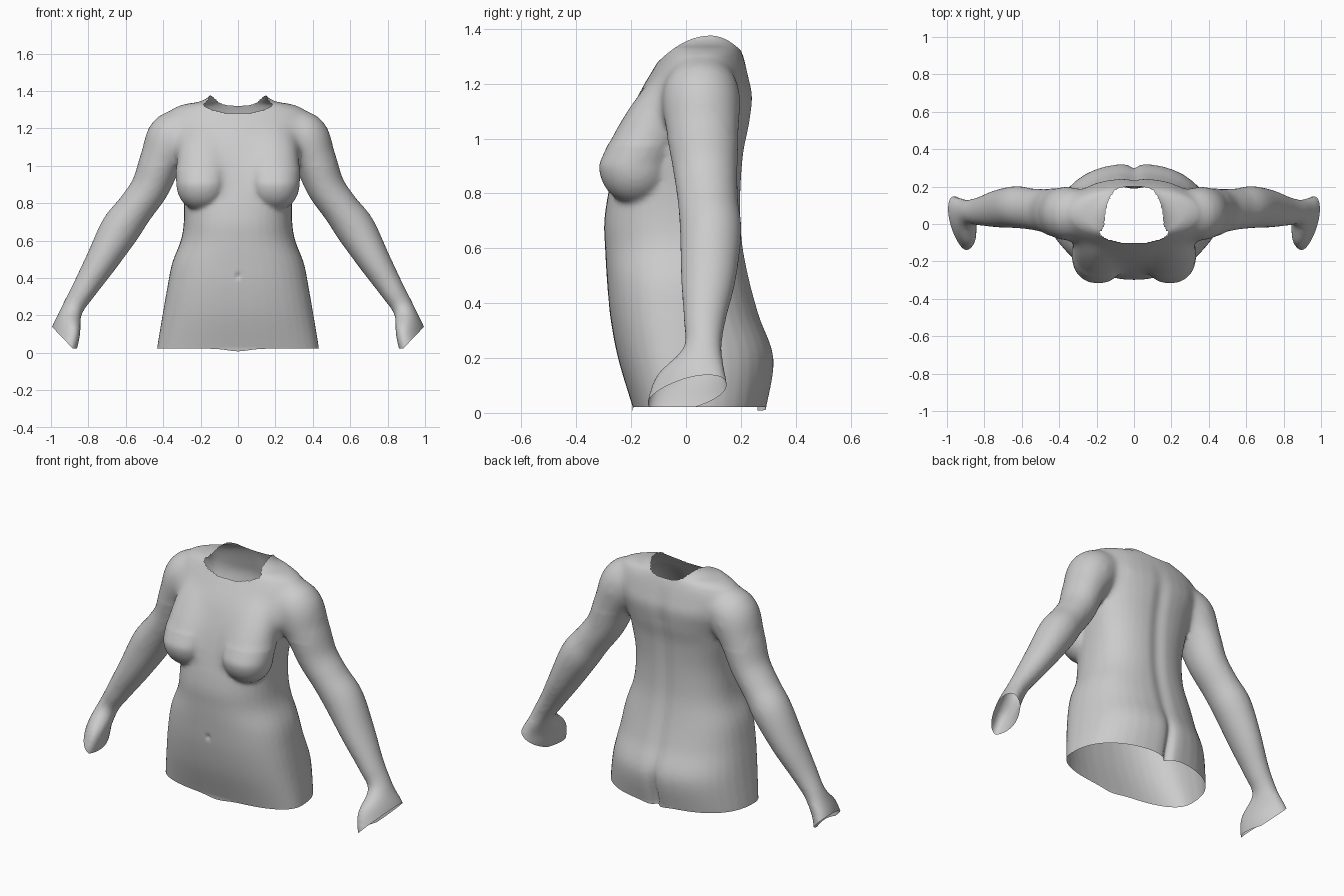
import bpy, bmesh, math
from mathutils import Vector

if "Cube" in bpy.data.objects:
    bpy.data.objects.remove(bpy.data.objects["Cube"])

SIDES = 40
bm = bmesh.new()


def spline(rows, steps=5):
    """Catmull-Rom interpolation of rows of numbers."""
    out = []
    for i in range(len(rows) - 1):
        p = [rows[max(0, min(len(rows) - 1, i + k))] for k in (-1, 0, 1, 2)]
        for s in range(steps):
            t = s / steps
            out.append([0.5 * (2 * b + (c - a) * t + (2 * a - 5 * b + 4 * c - d) * t * t
                               + (3 * b - a - 3 * c + d) * t ** 3)
                        for a, b, c, d in zip(*p)])
    return out + [list(rows[-1])]


def loft(rings):
    """Closed tube through equal-length rings of points."""
    vs = [[bm.verts.new(p) for p in r] for r in rings]
    for a, b in zip(vs, vs[1:]):
        for i in range(SIDES):
            j = (i + 1) % SIDES
            bm.faces.new((a[i], a[j], b[j], b[i]))
    bm.faces.new(vs[0][::-1])
    bm.faces.new(vs[-1])


def power(v, e):
    return math.copysign(abs(v) ** e, v)


def clamp(v):
    return min(1, max(0, v))


def gauss(d, w):
    return math.exp(-(d / w) ** 2)


def breast(side):
    """Teardrop: round below, drawn up and back into the chest above."""
    new = bmesh.ops.create_uvsphere(bm, u_segments=40, v_segments=32, radius=1)
    for v in new["verts"]:
        x, y, z = v.co
        up = max(z, 0)
        v.co = (side * (.192 - .02 * up) + (.138 + .05 * up) * power(x, .9),
                -.184 + .134 * y + .148 * up,
                .905 + z * (.36 if z > 0 else .145))


ANGLES = [2 * math.pi * i / SIDES for i in range(SIDES)]

# Torso: height, half width, front y, back y, y of the widest point
torso = [(-.06, .44, -.17, .27, -.02), (.03, .432, -.197, .297, -.02),
         (.2, .404, -.248, .322, -.03), (.35, .378, -.276, .27, -.04),
         (.48, .352, -.288, .234, -.035), (.6, .306, -.295, .21, -.02),
         (.7, .29, -.298, .202, -.02), (.82, .29, -.28, .202, -.02),
         (.95, .307, -.25, .212, 0), (1.05, .325, -.219, .232, .01),
         (1.15, .36, -.18, .243, .03), (1.22, .38, -.14, .23, .045),
         (1.285, .372, -.1, .213, .055), (1.325, .3, -.082, .2, .06),
         (1.345, .2, -.077, .194, .06), (1.385, .143, -.077, .19, .065),
         (1.46, .14, -.077, .19, .065)]
rings = []
for z, hx, yf, yb, ym in spline(torso):
    e = .84 + .18 * clamp((z - 1.15) / .18)
    rings.append([(hx * power(math.cos(a), e),
                   ym + (yb - ym if math.sin(a) > 0 else ym - yf) * power(math.sin(a), e), z)
                  for a in ANGLES])
loft(rings)

# Arms: centre x, y, z, half thickness, half depth, skew toward the hand
arm = [(.2, .06, 1.22, .07, .1, 0), (.335, .055, 1.16, .14, .142, 0),
       (.41, .06, 1.03, .115, .133, 0), (.47, .07, .885, .102, .117, 0),
       (.55, .08, .77, .099, .11, 0), (.63, .09, .66, .106, .112, 0),
       (.73, .082, .49, .086, .1, 0), (.825, .068, .335, .066, .076, 0),
       (.885, .06, .235, .057, .07, .1), (.915, .02, .14, .065, .124, .3),
       (.937, .01, .05, .069, .149, .3), (.965, 0, -.03, .067, .149, .3)]
path = spline(arm)
for side in (1, -1):
    rings = []
    for i, (x, y, z, hu, hy, skew) in enumerate(path):
        a, b = path[max(i - 1, 0)], path[min(i + 1, len(path) - 1)]
        t = Vector((b[0] - a[0], 0, b[2] - a[2])).normalized()
        rings.append([(side * (x - t.z * hu * math.cos(k) + skew * hy * math.sin(k)),
                       y + hy * math.sin(k),
                       z + t.x * hu * math.cos(k)) for k in ANGLES])
    loft(rings)
    breast(side)
bmesh.ops.recalc_face_normals(bm, faces=bm.faces)

# Fuse the parts into one smooth skin
mesh = bpy.data.meshes.new("body_parts")
bm.to_mesh(mesh)
bm.free()
body = bpy.data.objects.new("body", mesh)
bpy.context.collection.objects.link(body)
fuse = body.modifiers.new("fuse", 'REMESH')
fuse.mode = 'VOXEL'
fuse.voxel_size = 0.011
relax = body.modifiers.new("relax", 'SMOOTH')
relax.factor = 0.5
relax.iterations = 8
graph = bpy.context.evaluated_depsgraph_get()
skin = bpy.data.meshes.new_from_object(body.evaluated_get(graph))
body.modifiers.clear()
body.data = skin

bm = bmesh.new()
bm.from_mesh(skin)


def soften(rule, times):
    verts = [v for v in bm.verts if rule(*v.co)]
    for _ in range(times):
        bmesh.ops.smooth_vert(bm, verts=verts, factor=.5, use_axis_x=True,
                              use_axis_y=True, use_axis_z=True)


# Blend the upper chest, breastbone and shoulders
soften(lambda x, y, z: .98 < z < 1.25 and abs(x) < .36 and y < -.03, 45)
soften(lambda x, y, z: .8 < z < 1.2 and abs(x) < .1 and y < -.03, 30)
soften(lambda x, y, z: 1.0 < z < 1.3 and .22 < abs(x) < .5, 14)

# Spine groove, buttock cleft and navel
for v in bm.verts:
    x, y, z = v.co
    if abs(x) < .2 and y > .1:
        v.co.y -= .012 * gauss(x, .04) * clamp((1.28 - z) / .2)
        v.co.y -= .025 * gauss(x, .02) * gauss(z - .05, .16)
    elif abs(x) < .2 and y < -.05:
        v.co.y += .015 * gauss(x, .009) * gauss(z - .41, .014)


def cut(point, normal):
    bmesh.ops.bisect_plane(bm, geom=bm.verts[:] + bm.edges[:] + bm.faces[:],
                           plane_co=point, plane_no=normal, clear_outer=True)


# Open wrists and open hips
for side in (1, -1):
    cut((side * .943, 0, .085), (side * .72, 0, -.69))
cut((0, 0, .022), (0, 0, -1))


def rim(y):
    """Height of the neck opening, highest at the sides."""
    d = y - .09
    return 1.375 - (.075 * (d / .17) ** 2 if d < 0 else .045 * (d / .1) ** 2)


# Open neck with a saddle-shaped rim
gone = []
for f in bm.faces:
    c = f.calc_center_median()
    if abs(c.x) < .19 and c.z > 1.28 and c.z > rim(c.y):
        gone.append(f)
bmesh.ops.delete(bm, geom=gone, context='FACES')
for v in bm.verts:
    if v.is_boundary:
        if v.co.z > 1.2:
            v.co.z = rim(v.co.y)
        elif abs(v.co.x) < .6:
            v.co.z -= .014 * gauss(v.co.x, .08)
bm.to_mesh(skin)
bm.free()

clay = bpy.data.materials.new("light grey clay")
clay.diffuse_color = (.6, .6, .6, 1)
clay.use_nodes = True
clay.node_tree.nodes["Principled BSDF"].inputs["Base Color"].default_value = clay.diffuse_color
skin.materials.clear()
skin.materials.append(clay)
for p in skin.polygons:
    p.use_smooth = True
    p.material_index = 0
